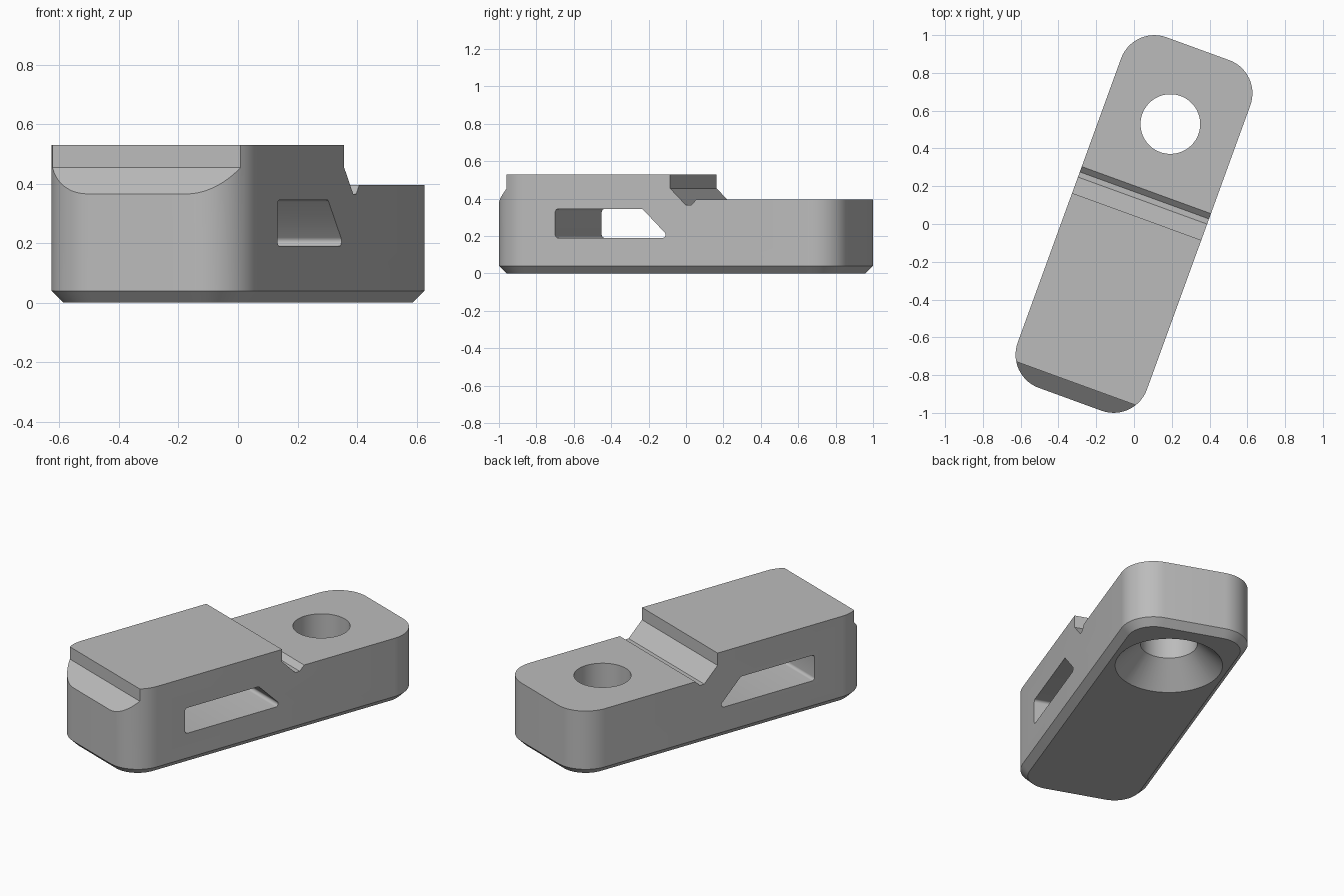
import bpy, bmesh, math
from mathutils import Matrix, Vector

if "Cube" in bpy.data.objects:
    bpy.data.objects.remove(bpy.data.objects["Cube"], do_unlink=True)

HALF_W, HALF_L, CORNER, CHAMFER = 0.364, 0.9875, 0.187, 0.04
TOP = 0.53
TURN = Matrix.Rotation(math.radians(-20), 4, "Z")

grey = bpy.data.materials.new("plain_grey")
grey.use_nodes = True
colour = (0.5, 0.5, 0.5, 1)
grey.diffuse_color = colour
grey.node_tree.nodes["Principled BSDF"].inputs["Base Color"].default_value = colour


def fillet(corners, radius, steps):
    """Round every corner of a convex counter-clockwise polygon."""
    pts, n = [], len(corners)
    for i in range(n):
        p = Vector(corners[i])
        a = (Vector(corners[i - 1]) - p).normalized()
        b = (Vector(corners[(i + 1) % n]) - p).normalized()
        half = a.angle(b) / 2
        centre = p + (a + b).normalized() * radius / math.sin(half)
        start = p + a * radius / math.tan(half) - centre
        sweep = math.pi - 2 * half
        for k in range(steps + 1):
            t = sweep * k / steps
            c, s = math.cos(t), math.sin(t)
            pts.append(centre + Vector((start.x * c - start.y * s,
                                        start.x * s + start.y * c)))
    return pts


def loft(name, rings):
    """Solid skinned through matching rings of points, capped at both ends."""
    bm = bmesh.new()
    loops = [[bm.verts.new(p) for p in ring] for ring in rings]
    n = len(loops[0])
    for low, high in zip(loops, loops[1:]):
        for i in range(n):
            j = (i + 1) % n
            bm.faces.new((low[i], low[j], high[j], high[i]))
    bm.faces.new(loops[0][::-1])
    bm.faces.new(loops[-1])
    bmesh.ops.recalc_face_normals(bm, faces=bm.faces)
    bm.transform(TURN)
    mesh = bpy.data.meshes.new(name)
    bm.to_mesh(mesh)
    bm.free()
    mesh.materials.append(grey)
    obj = bpy.data.objects.new(name, mesh)
    bpy.context.collection.objects.link(obj)
    return obj


def across(name, profile):
    """Cutter with a (length, height) profile running across the width."""
    return loft(name, [[(x, y, z) for y, z in profile] for x in (-1, 1)])


def outline(inset, z):
    w, l = HALF_W - inset, HALF_L - inset
    pts = fillet([(-w, -l), (w, -l), (w, l), (-w, l)], CORNER - inset, 14)
    return [(p.x, p.y, z) for p in pts]


def circle(radius, z, y=0.563, n=64):
    return [(radius * math.cos(math.tau * i / n),
             y + radius * math.sin(math.tau * i / n), z) for i in range(n)]


# Rounded block with a chamfered foot
body = loft("clamp_body", [outline(CHAMFER, 0), outline(0, CHAMFER), outline(0, TOP)])

cutters = [
    # Lowered rear deck, groove and sloped step
    across("deck_cutter", [(0.042, 0.7), (0.042, 0.455), (0.132, 0.365),
                           (0.161, 0.365), (0.191, 0.395), (1.2, 0.395), (1.2, 0.7)]),
    # Front lip with a 45 degree slope
    across("lip_cutter", [(-0.898, 0.7), (-0.898, 0.455), (-1.098, 0.255), (-1.098, 0.7)]),
    # Side window with one slanted end
    across("window_cutter", fillet([(-0.612, 0.19), (0.04, 0.19),
                                    (-0.115, 0.345), (-0.612, 0.345)], 0.017, 6)),
    # Bolt hole, countersunk from below
    loft("bolt_hole_cutter", [circle(0.317, -0.02), circle(0.158, 0.139), circle(0.158, 0.7)]),
]

bpy.context.view_layer.objects.active = body
for cutter in cutters:
    cutter.hide_render = True
    mod = body.modifiers.new(cutter.name, "BOOLEAN")
    mod.operation = "DIFFERENCE"
    mod.solver = "EXACT"
    mod.object = cutter
    bpy.ops.object.modifier_apply(modifier=mod.name)
    bpy.data.objects.remove(cutter, do_unlink=True)

bpy.ops.object.select_all(action="DESELECT")
body.select_set(True)
bpy.ops.object.shade_smooth_by_angle(angle=math.radians(30))
